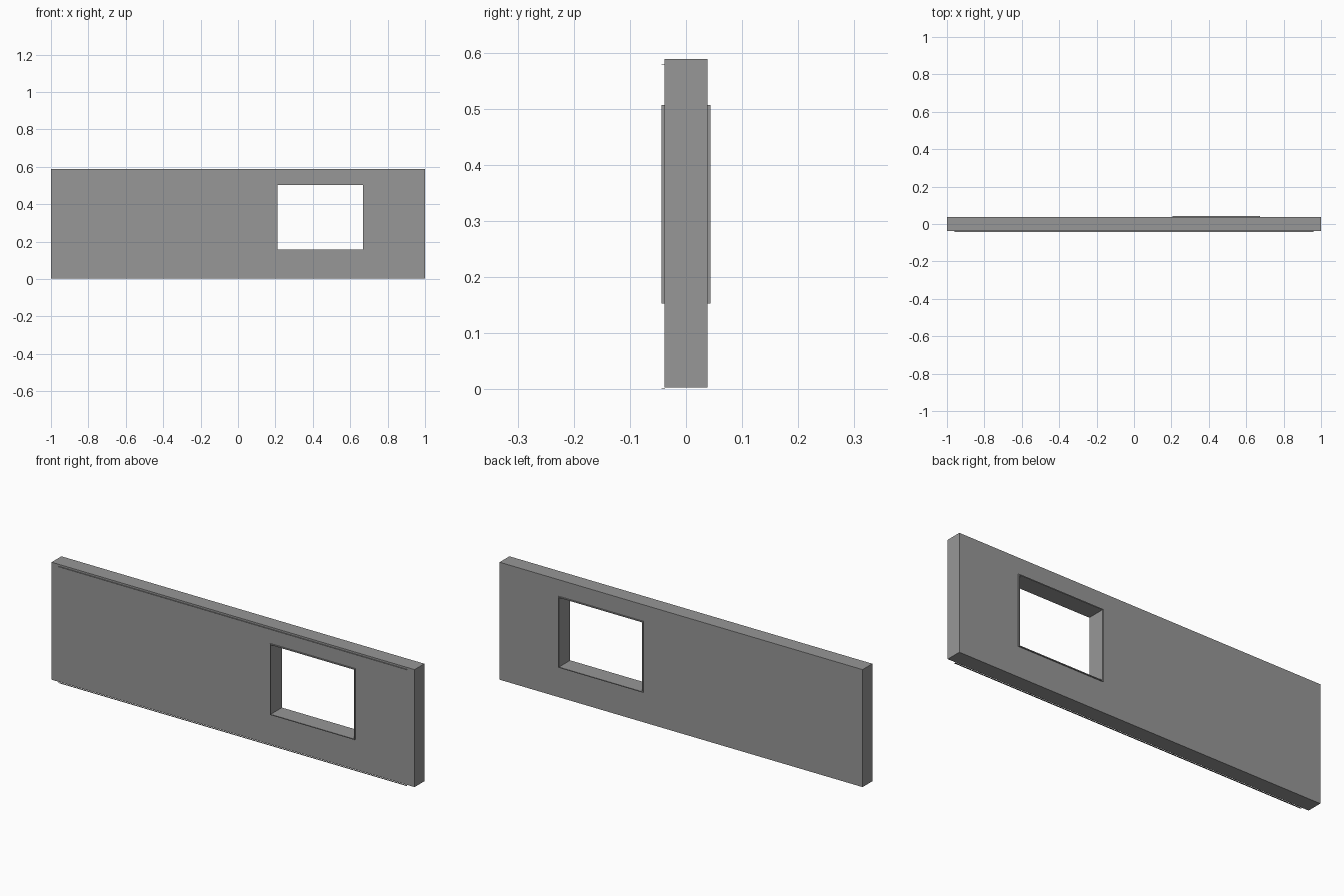
import bpy, bmesh

if "Cube" in bpy.data.objects:
    bpy.data.objects.remove(bpy.data.objects["Cube"])

grey = bpy.data.materials.new("dark_grey")
grey.diffuse_color = (0.31, 0.31, 0.31, 1)
grey.use_nodes = True
grey.node_tree.nodes["Principled BSDF"].inputs["Base Color"].default_value = grey.diffuse_color


def finish(name, bm):
    bmesh.ops.recalc_face_normals(bm, faces=bm.faces[:])
    mesh = bpy.data.meshes.new(name)
    bm.to_mesh(mesh)
    bm.free()
    mesh.materials.append(grey)
    obj = bpy.data.objects.new(name, mesh)
    bpy.context.collection.objects.link(obj)
    return obj


def rect_ring(name, outer, inner, y0, y1):
    """Rectangular slab with a rectangular hole; rects are (x0, x1, z0, z1)."""
    bm = bmesh.new()

    def loop(r, y):
        x0, x1, z0, z1 = r
        return [bm.verts.new((x, y, z))
                for x, z in ((x0, z0), (x1, z0), (x1, z1), (x0, z1))]

    loops = [loop(outer, y0), loop(outer, y1), loop(inner, y1), loop(inner, y0)]
    for a, b in zip(loops, loops[1:] + loops[:1]):
        for i in range(4):
            j = (i + 1) % 4
            bm.faces.new((a[i], a[j], b[j], b[i]))
    return finish(name, bm)


def box(name, x0, x1, y0, y1, z0, z1):
    bm = bmesh.new()
    bmesh.ops.create_cube(bm, size=1)
    for v in bm.verts:
        v.co.x = x1 if v.co.x > 0 else x0
        v.co.y = y1 if v.co.y > 0 else y0
        v.co.z = z1 if v.co.z > 0 else z0
    return finish(name, bm)


# Wall panel with window opening
frame_outer = (0.206, 0.674, 0.153, 0.5065)
rect_ring("wall_panel", (-1, 1, 0.0035, 0.5885), frame_outer, -0.0385, 0.0385)

# Thin window lining, slightly proud of both wall faces
opening = (0.211, 0.669, 0.157, 0.502)
rect_ring("window_frame", frame_outer, opening, -0.044, 0.044)

# Hairline ledges along the top and bottom of the front face
for name, z in (("bottom_ledge", 0.0), ("top_ledge", 0.578)):
    box(name, -0.96, 0.96, -0.0435, -0.037, z, z + 0.001)
